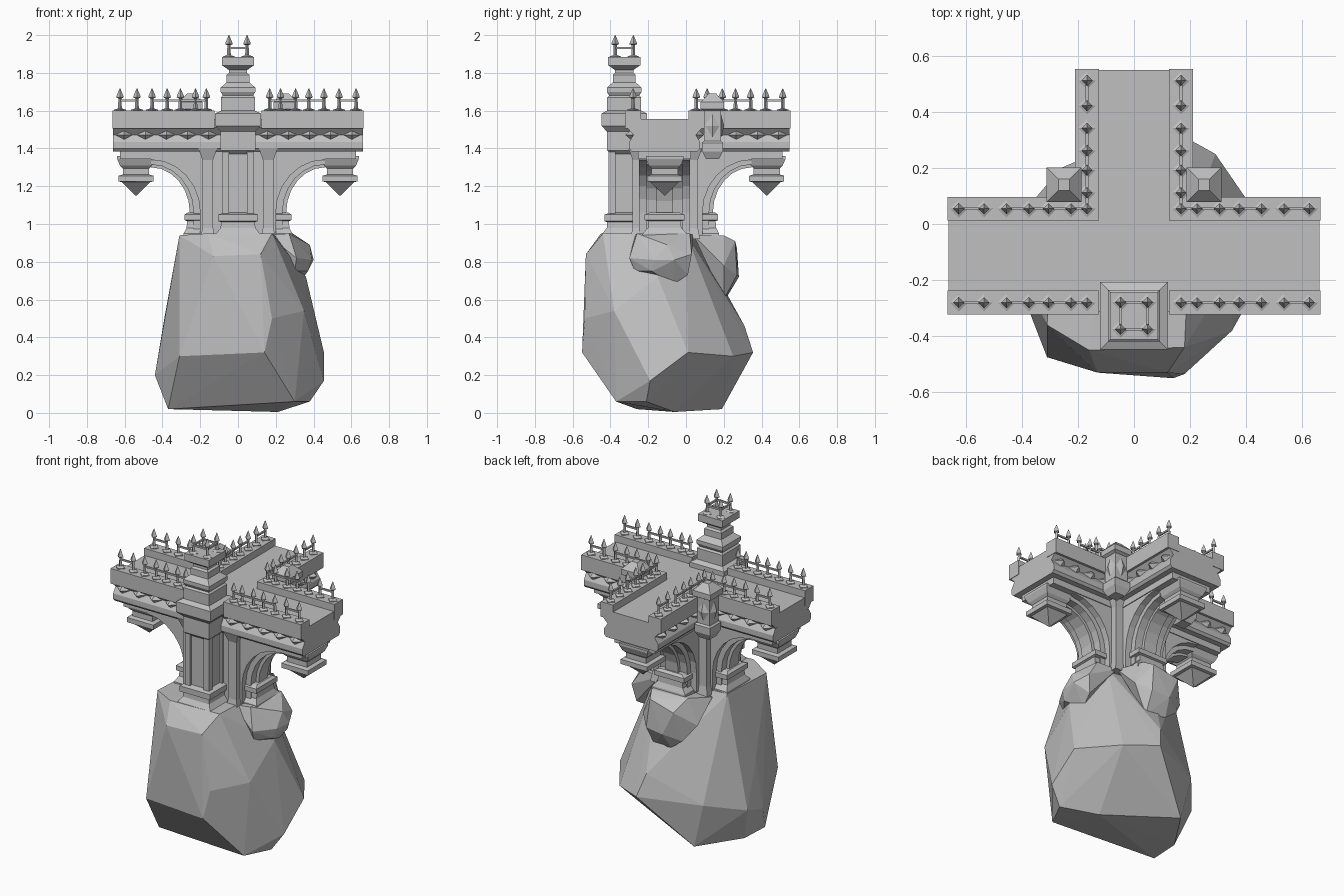
import bpy, bmesh
from math import sin, cos, pi, radians
from mathutils import Matrix, Vector

if "Cube" in bpy.data.objects:
    bpy.data.objects.remove(bpy.data.objects["Cube"])

stone = bpy.data.materials.new("grey_stone")
stone.use_nodes = True
grey = (0.53, 0.53, 0.53, 1)
stone.diffuse_color = grey
stone.node_tree.nodes["Principled BSDF"].inputs["Base Color"].default_value = grey

HUB = (0, -0.113, 0)      # crossing point of the three arms
W, L = 0.21, 0.665        # half width and length of an arm
INNER = 0.125             # inner face of the parapets
PARAPET_MID = (W + INNER) / 2


def loft(bm, x, y, profile, wide=1.0, turn=0.0):
    """Stack square rings given as (z, half size)."""
    rings = []
    c, s = cos(turn), sin(turn)
    for z, h in profile:
        corners = [(-h, -h * wide), (h, -h * wide), (h, h * wide), (-h, h * wide)]
        rings.append([bm.verts.new((x + a * c - b * s, y + a * s + b * c, z)) for a, b in corners])
    for low, high in zip(rings, rings[1:]):
        for i in range(4):
            j = (i + 1) % 4
            bm.faces.new((low[i], low[j], high[j], high[i]))
    bm.faces.new(rings[0][::-1])
    bm.faces.new(rings[-1])


def box(bm, low, high):
    low, high = Vector(low), Vector(high)
    place = Matrix.Translation((low + high) / 2) @ Matrix.Diagonal((*(high - low), 1))
    bmesh.ops.create_cube(bm, size=1, matrix=place)


def prism(bm, points, start, end, put):
    """Extrude a flat outline; put(a, b, depth) gives the position."""
    first = [bm.verts.new(put(a, b, start)) for a, b in points]
    last = [bm.verts.new(put(a, b, end)) for a, b in points]
    bm.faces.new(first[::-1])
    bm.faces.new(last)
    for i in range(len(points)):
        j = (i + 1) % len(points)
        bm.faces.new((first[i], first[j], last[j], last[i]))


def finish(name, bm):
    bmesh.ops.recalc_face_normals(bm, faces=bm.faces)
    mesh = bpy.data.meshes.new(name)
    bm.to_mesh(mesh)
    bm.free()
    mesh.materials.append(stone)
    return mesh


def place(name, mesh, location=(0, 0, 0), angle=0):
    ob = bpy.data.objects.new(name, mesh)
    ob.location = location
    ob.rotation_euler.z = angle
    bpy.context.collection.objects.link(ob)


def on_arms(name, bm):
    """Repeat one arm part on the right, back and left arms."""
    mesh = finish(name, bm)
    for side, angle in (("right", 0), ("back", 90), ("left", 180)):
        place(side + "_" + name, mesh, HUB, radians(angle))


def spike(bm, x, y, z):
    loft(bm, x, y, [(z, 0.022), (z + 0.005, 0.022), (z + 0.012, 0.007), (z + 0.065, 0.006),
                    (z + 0.07, 0.014), (z + 0.078, 0.013), (z + 0.118, 0.001)], turn=pi / 4)


def rock(name, points):
    bm = bmesh.new()
    for p in points:
        bm.verts.new(p)
    hull = bmesh.ops.convex_hull(bm, input=bm.verts)
    spare = [g for g in hull["geom_interior"] if isinstance(g, bmesh.types.BMVert)]
    bmesh.ops.delete(bm, geom=spare, context="VERTS")
    place(name, finish(name, bm))


# Deck slab with a grooved side band
bm = bmesh.new()
half = [(W - 0.01, 1.555), (W - 0.01, 1.51), (W - 0.045, 1.472), (W - 0.022, 1.435),
        (W - 0.022, 1.4), (W - 0.035, 1.385)]
outline = half + [(-v, z) for v, z in reversed(half)]
prism(bm, outline, 0, L - 0.003, lambda v, z, u: (u, v, z))
box(bm, (0, -0.14, 1.345), (L - 0.04, 0.14, 1.39))
on_arms("deck", bm)

# Parapets
bm = bmesh.new()
for low, high in ((-W, -INNER), (INNER, W)):
    box(bm, (INNER, low, 1.505), (L, high, 1.6))
on_arms("parapets", bm)

# Pyramid studs in the side band
bm = bmesh.new()
for side in (-1, 1):
    for i in range(5):
        spot = Matrix.Translation((0.155 + i * 0.112, side * (W - 0.03), 1.472))
        bmesh.ops.create_cone(bm, cap_ends=True, segments=4, radius1=0.06, radius2=0.001, depth=0.056,
                              matrix=spot @ Matrix.Diagonal((1, 1, 0.8, 1)) @ Matrix.Rotation(-side * pi / 2, 4, "X"))
on_arms("studs", bm)

# Spiked railing
bm = bmesh.new()
stations = [0.1675, 0.225, 0.305, 0.375, 0.455, 0.535, 0.625]
for v in (-PARAPET_MID, PARAPET_MID):
    for u in stations:
        spike(bm, u, v, 1.6)
    for i, (a, b) in enumerate(zip(stations, stations[1:])):
        if i != 4:
            box(bm, (a, v - 0.005, 1.648), (b, v + 0.005, 1.658))
on_arms("railing", bm)

# Stepped arch: wide shell, rib and keel
bm = bmesh.new()
for reach, rise, width in ((0.26, 0.28, 0.135), (0.225, 0.255, 0.095), (0.205, 0.24, 0.045)):
    arc = [(0.46 - reach * cos(t * pi / 12), 1.06 + rise * sin(t * pi / 12)) for t in range(7)]
    outline = [(0.08, 0.94), (0.46 - reach, 0.94)] + arc + [(0.46, 1.385), (0.08, 1.385)]
    prism(bm, outline, -width, width, lambda u, z, v: (u, v, z))
on_arms("arch", bm)

# Arch footing
bm = bmesh.new()
loft(bm, 0.22, 0, [(0.92, 0.07), (0.95, 0.068), (0.98, 0.052), (1.015, 0.05), (1.02, 0.062),
                   (1.05, 0.062), (1.062, 0.045)], wide=1.7)
on_arms("footing", bm)

# Hanging pendant
bm = bmesh.new()
loft(bm, 0.54, 0, [(1.15, 0.002), (1.222, 0.075), (1.225, 0.093), (1.255, 0.093), (1.262, 0.07),
                   (1.295, 0.07), (1.31, 0.085), (1.345, 0.1), (1.36, 0.1)])
on_arms("pendant", bm)

# Central core with corner pilasters
bm = bmesh.new()
box(bm, (-0.165, -0.265, 0.92), (0.165, 0.045, 1.4))
for x in (-0.16, 0.16):
    for y in (-0.255, 0.035):
        loft(bm, x, y, [(0.92, 0.04), (0.98, 0.028), (1.34, 0.028), (1.4, 0.05)])
place("core", finish("core", bm))

# Front tower
TY = -0.327
bm = bmesh.new()
loft(bm, 0, TY, [(0.92, 0.12), (0.95, 0.115), (0.98, 0.092), (1.01, 0.09), (1.015, 0.105),
                 (1.05, 0.105), (1.06, 0.07), (1.37, 0.07), (1.39, 0.092), (1.49, 0.092),
                 (1.52, 0.121), (1.585, 0.121), (1.6, 0.09), (1.67, 0.09), (1.68, 0.08),
                 (1.7, 0.092), (1.722, 0.092), (1.75, 0.06), (1.79, 0.06), (1.8, 0.048),
                 (1.815, 0.048), (1.84, 0.085), (1.885, 0.085)])
for x in (-0.065, 0.065):
    for y in (TY - 0.065, TY + 0.065):
        box(bm, (x - 0.018, y - 0.018, 1.05), (x + 0.018, y + 0.018, 1.39))
place("front_tower", finish("front_tower", bm))

# Spikes on the tower cap
bm = bmesh.new()
S = 0.048
for a in (-S, S):
    for b in (-S, S):
        spike(bm, a, TY + b, 1.882)
    box(bm, (a - 0.005, TY - S, 1.927), (a + 0.005, TY + S, 1.938))
    box(bm, (-S, TY + a - 0.005, 1.927), (S, TY + a + 0.005, 1.938))
place("tower_spikes", finish("tower_spikes", bm))

# Small turrets in the inner corners
bm = bmesh.new()
for side in (-1, 1):
    x, y = side * 0.25, 0.14
    loft(bm, x, y, [(1.345, 0.035), (1.385, 0.055), (1.43, 0.055), (1.44, 0.045), (1.6, 0.045),
                    (1.61, 0.062), (1.645, 0.062), (1.69, 0.02)])
    for face, turn in (((x + side * 0.052, y, 1.52), Matrix.Rotation(side * pi / 2, 4, "Y")),
                       ((x, y + 0.052, 1.52), Matrix.Rotation(-pi / 2, 4, "X"))):
        stretch = Matrix.Diagonal((1, 1, 1.6, 1))
        bmesh.ops.create_cone(bm, cap_ends=True, segments=4, radius1=0.045, radius2=0.001, depth=0.02,
                              matrix=Matrix.Translation(face) @ stretch @ turn)
place("corner_turrets", finish("corner_turrets", bm))

# Main boulder and two smaller rocks
rock("boulder", [
    (-0.31, -0.36, 0.94), (-0.16, -0.45, 0.95), (0.18, -0.44, 0.95), (0.2, 0, 0.95), (-0.29, 0, 0.94),
    (-0.1, 0.04, 0.95), (-0.13, -0.53, 0.83), (0.12, -0.53, 0.84), (0.18, -0.535, 0.5),
    (-0.31, -0.475, 0.3), (0.14, -0.55, 0.32), (-0.39, -0.14, 0.5), (-0.44, -0.14, 0.2), (-0.43, 0, 0.24),
    (-0.37, -0.26, 0.02), (0.3, -0.37, 0.06), (0.21, -0.06, 0.005), (-0.36, -0.07, 0.02), (0.38, -0.21, 0.06),
    (0.455, -0.19, 0.17), (0.455, 0.01, 0.32), (0.36, -0.15, 0.72), (0.35, -0.38, 0.54), (0.29, 0.25, 0.3),
    (0.1, 0.355, 0.32), (-0.19, 0.19, 0.02), (-0.26, 0.2, 0.3), (0.06, 0.31, 0.46), (0, 0.22, 0.62),
    (-0.28, 0.09, 0.6)])
rock("right_rock", [
    (0.16, -0.27, 0.94), (0.27, -0.26, 0.95), (0.29, 0.02, 0.95), (0.16, 0.04, 0.94), (0.38, -0.1, 0.89),
    (0.4, -0.06, 0.81), (0.39, -0.17, 0.81), (0.37, -0.18, 0.75), (0.31, -0.3, 0.82), (0.3, -0.27, 0.75),
    (0.32, -0.07, 0.68), (0.34, 0.01, 0.73), (0.36, 0.03, 0.84)])
rock("back_rock", [
    (-0.22, 0.05, 0.92), (-0.14, 0.18, 0.94), (0.1, 0.2, 0.94), (0.16, 0.04, 0.94), (0.07, 0.26, 0.91),
    (-0.1, 0.27, 0.87), (-0.03, 0.28, 0.72), (0.09, 0.27, 0.73), (0.16, 0.2, 0.78), (-0.2, 0.17, 0.78),
    (-0.13, 0.22, 0.68), (-0.05, 0.22, 0.62), (0.08, 0.2, 0.6)])
